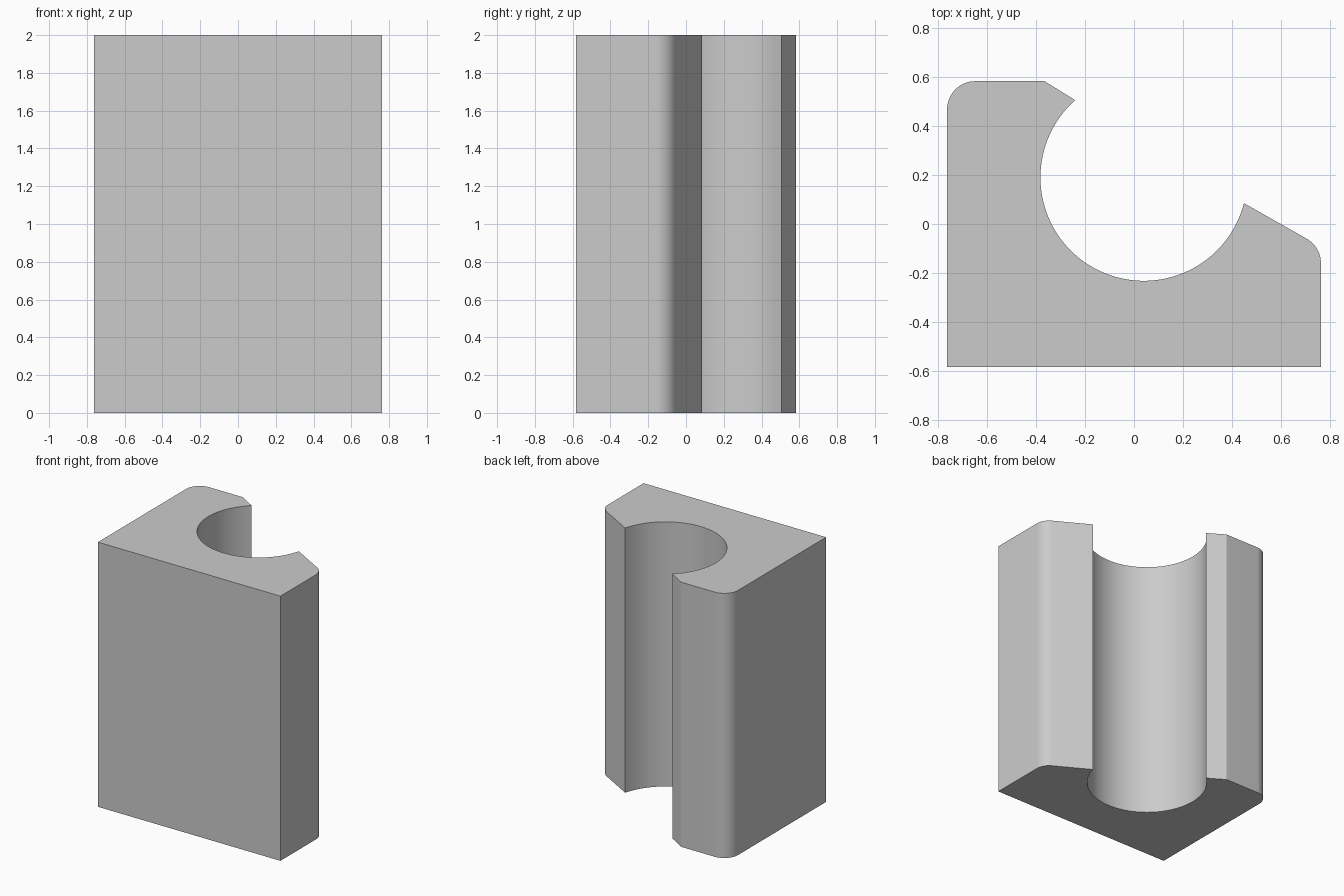
import bpy
import bmesh
from math import cos, sin, radians

cube = bpy.data.objects.get("Cube")
if cube:
    bpy.data.objects.remove(cube, do_unlink=True)

HALF_X, HALF_Y, HEIGHT = 0.763, 0.583, 2.0
FILLET, BORE = 0.115, 0.422


def arc(cx, cy, radius, start, end, steps):
    """Points along a circular arc, angles in degrees."""
    angles = [radians(start + (end - start) * i / steps) for i in range(steps + 1)]
    return [(cx + radius * cos(a), cy + radius * sin(a)) for a in angles]


# Outline: square front, rounded back corners, open round bore
outline = [(-HALF_X, -HALF_Y), (HALF_X, -HALF_Y)]
outline += arc(HALF_X - FILLET, -0.16, FILLET, 0, 60, 12)
outline += arc(0.04, 0.19, BORE, -14.4, -228.4, 72)
outline += [(-0.365, HALF_Y)]
outline += arc(-HALF_X + FILLET, HALF_Y - FILLET, FILLET, 90, 180, 16)

# Extrude the outline into the block
bm = bmesh.new()
base = bm.faces.new([bm.verts.new((x, y, 0)) for x, y in outline])
top = bmesh.ops.extrude_face_region(bm, geom=[base], use_keep_orig=True)
bmesh.ops.translate(bm, vec=(0, 0, HEIGHT),
                    verts=[v for v in top["geom"] if isinstance(v, bmesh.types.BMVert)])
bmesh.ops.recalc_face_normals(bm, faces=bm.faces)
mesh = bpy.data.meshes.new("bored_block")
bm.to_mesh(mesh)
bm.free()

block = bpy.data.objects.new("bored_block", mesh)
bpy.context.collection.objects.link(block)

# Plain grey finish
grey = bpy.data.materials.new("plain_grey")
grey.use_nodes = True
color = (0.6, 0.6, 0.6, 1)
grey.diffuse_color = color
grey.node_tree.nodes["Principled BSDF"].inputs["Base Color"].default_value = color
mesh.materials.append(grey)

# Smooth curved walls, crisp corners
bpy.ops.object.select_all(action="DESELECT")
block.select_set(True)
bpy.context.view_layer.objects.active = block
bpy.ops.object.shade_smooth_by_angle(angle=radians(20))
